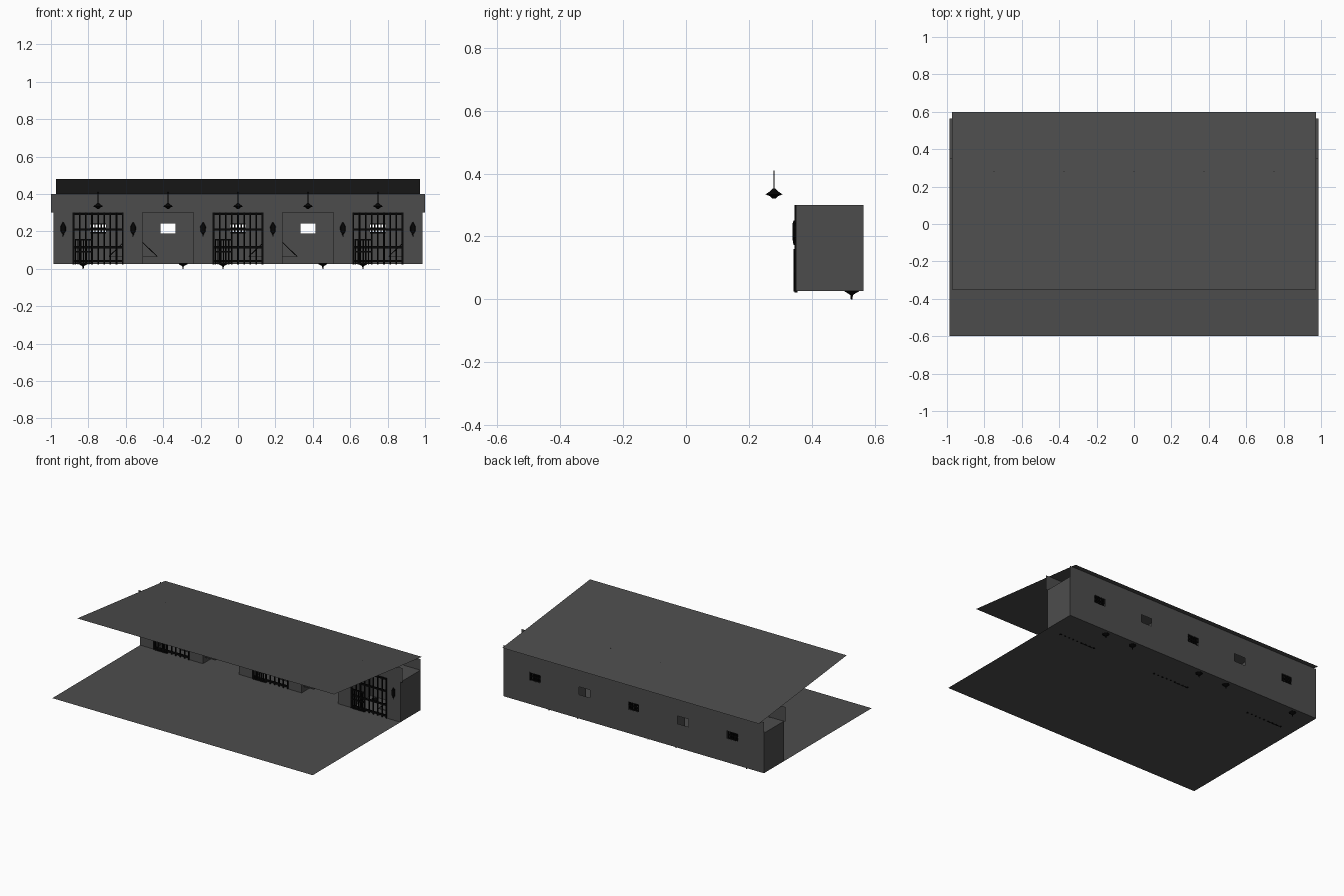
import bpy, bmesh, math
from mathutils import Vector, Matrix

if "Cube" in bpy.data.objects:
    bpy.data.objects.remove(bpy.data.objects["Cube"])


def material(name, v):
    m = bpy.data.materials.new(name)
    m.diffuse_color = (v, v, v, 1)
    m.use_nodes = True
    m.node_tree.nodes["Principled BSDF"].inputs["Base Color"].default_value = m.diffuse_color
    return m


GREY = material("concrete grey", 0.073)
BLACK = material("iron black", 0.002)


def finish(name, bm, mat, smooth=False):
    me = bpy.data.meshes.new(name)
    bm.to_mesh(me)
    bm.free()
    me.materials.append(mat)
    ob = bpy.data.objects.new(name, me)
    bpy.context.collection.objects.link(ob)
    return ob


def quad(bm, *pts):
    bm.faces.new([bm.verts.new(p) for p in pts])


def wall(bm, x0, x1, z0, z1, y, back=False):
    """Upright sheet facing the front, or the back."""
    p = [(x0, y, z0), (x1, y, z0), (x1, y, z1), (x0, y, z1)]
    quad(bm, *(p[::-1] if back else p))


def box(bm, x0, x1, y0, y1, z0, z1):
    m = Matrix.Translation(((x0 + x1) / 2, (y0 + y1) / 2, (z0 + z1) / 2))
    bmesh.ops.create_cube(bm, size=1, matrix=m @ Matrix.Diagonal((x1 - x0, y1 - y0, z1 - z0, 1)))


def rod(bm, a, b, r, n=6):
    a, b = Vector(a), Vector(b)
    d = b - a
    m = Matrix.Translation((a + b) / 2) @ d.to_track_quat('Z', 'Y').to_matrix().to_4x4()
    bmesh.ops.create_cone(bm, cap_ends=True, segments=n, radius1=r, radius2=r, depth=d.length, matrix=m)


def lathe(bm, x, y, profile, n=10):
    """Stack of cone sections from (radius, z) points."""
    rings = [[bm.verts.new((x + r * math.cos(2 * math.pi * i / n),
                            y + r * math.sin(2 * math.pi * i / n), z)) for i in range(n)]
             for r, z in profile]
    for a, b in zip(rings, rings[1:]):
        for i in range(n):
            j = (i + 1) % n
            bm.faces.new((a[i], a[j], b[j], b[i]))
    bm.faces.new(rings[0][::-1])
    bm.faces.new(rings[-1])


Z0, Z1 = 0.026, 0.30            # floor and cell ceiling
YF, YB = 0.35, 0.565            # cell front and back
W = 0.986                       # half width of the block
HALF = 0.137                    # half width of a cell opening
CELLS = [-0.748, -0.374, 0.0, 0.374, 0.748]

# Floor sheet
bm = bmesh.new()
quad(bm, (-W, -0.6, Z0), (W, -0.6, Z0), (W, YB, Z0), (-W, YB, Z0))
finish("floor", bm, GREY)

# Sloping roof sheet, high at the front
bm = bmesh.new()
quad(bm, (-0.972, -0.35, 0.48), (0.972, -0.35, 0.48), (0.972, 0.6, 0.374), (-0.972, 0.6, 0.374))
finish("roof", bm, GREY)

# Front and back bands above the cells
bm = bmesh.new()
wall(bm, -1, 1, Z1, 0.40, YF)
finish("front_band", bm, GREY)
bm = bmesh.new()
wall(bm, -W, W, Z1, 0.376, YB, True)
finish("back_band", bm, GREY)

# Cell ceiling
bm = bmesh.new()
quad(bm, (-W, YF, Z1), (W, YF, Z1), (W, YB, Z1), (-W, YB, Z1))
finish("cell_ceiling", bm, GREY)

# Front piers between the openings, with the cell side walls
bm = bmesh.new()
edges = [-W] + [c + s * HALF for c in CELLS for s in (-1, 1)] + [W]
for a, b in zip(edges[::2], edges[1::2]):
    wall(bm, a, b, Z0, Z1, YF)
for i, x in enumerate(edges):
    p = [(x, YF, Z0), (x, YB, Z0), (x, YB, Z1), (x, YF, Z1)]
    quad(bm, *(p if i % 2 else p[::-1]))
finish("piers_and_partitions", bm, GREY)

# Back wall with a window hole in each cell
bm = bmesh.new()
WX, WZ0, WZ1 = 0.041, 0.19, 0.243
bounds = [-W] + [(a + b) / 2 for a, b in zip(CELLS, CELLS[1:])] + [W]
for c, a, b in zip(CELLS, bounds, bounds[1:]):
    wall(bm, a, c - WX, Z0, Z1, YB, True)
    wall(bm, c + WX, b, Z0, Z1, YB, True)
    wall(bm, c - WX, c + WX, Z0, WZ0, YB, True)
    wall(bm, c - WX, c + WX, WZ1, Z1, YB, True)
finish("back_wall", bm, GREY)

for k, c in enumerate(CELLS):
    barred = k % 2 == 0
    s = -1 if barred else 1
    n = str(k + 1)

    if barred:
        # Barred cell front
        bm = bmesh.new()
        for i in range(9):
            x = c - 0.131 + 0.262 * i / 8
            rod(bm, (x, YF, 0.022), (x, YF, Z1), 0.005)
        for z in (0.042, 0.115, 0.21, 0.293):
            box(bm, c - HALF, c + HALF, YF - 0.004, YF + 0.004, z - 0.006, z + 0.006)
        for e in (-1, 1):
            box(bm, c + e * 0.133 - 0.004, c + e * 0.133 + 0.004, YF - 0.005, YF + 0.005, 0.022, Z1)
        finish("cell_bars_" + n, bm, BLACK)

        # Finer small gate in the lower left corner
        bm = bmesh.new()
        for i in range(7):
            x = c - 0.121 + 0.086 * i / 6
            rod(bm, (x, YF - 0.004, 0.024), (x, YF - 0.004, 0.158), 0.0035)
        for z in (0.03, 0.09, 0.156):
            box(bm, c - 0.124, c - 0.032, YF - 0.008, YF, z - 0.004, z + 0.004)
        finish("small_gate_" + n, bm, BLACK)

        # Window bars
        bm = bmesh.new()
        for i in range(5):
            x = c - 0.034 + 0.017 * i
            box(bm, x - 0.0035, x + 0.0035, YB - 0.012, YB - 0.001, WZ0, WZ1)
        for z in (WZ0 + 0.003, (WZ0 + WZ1) / 2, WZ1 - 0.003):
            box(bm, c - WX, c + WX, YB - 0.01, YB - 0.002, z - 0.003, z + 0.003)
        finish("window_bars_" + n, bm, BLACK)

    # Wall bunk with slanted stays
    xw, xe = c - s * 0.135, c - s * 0.058
    bm = bmesh.new()
    box(bm, min(xw, xe), max(xw, xe), 0.37, 0.55, 0.062, 0.067)
    finish("bunk_" + n, bm, GREY)
    bm = bmesh.new()
    for y in (0.38, 0.54):
        rod(bm, (xw, y, 0.14), (xe, y, 0.066), 0.0022)
    finish("bunk_stays_" + n, bm, BLACK)

    # Floor drain funnel
    bm = bmesh.new()
    lathe(bm, c + s * 0.08, 0.527, [(0.003, 0.0), (0.004, 0.013), (0.011, 0.018), (0.024, 0.025), (0.022, 0.032)])
    finish("floor_drain_" + n, bm, BLACK)

    # Hanging lamp
    bm = bmesh.new()
    lathe(bm, c, 0.28, [(0.006, 0.32), (0.011, 0.327), (0.027, 0.334), (0.012, 0.344), (0.005, 0.352)], 12)
    rod(bm, (c, 0.28, 0.35), (c, 0.28, 0.41), 0.0022)
    finish("hanging_lamp_" + n, bm, BLACK)

# Wall lamps on the piers
for i in range(6):
    x = -0.935 + 0.374 * i
    bm = bmesh.new()
    box(bm, x - 0.008, x + 0.008, YF - 0.004, YF, 0.19, 0.24)
    lathe(bm, x, YF - 0.006, [(0.002, 0.172), (0.005, 0.19), (0.014, 0.2), (0.015, 0.225), (0.007, 0.24), (0.002, 0.25)], 8)
    # flatten the lamp against the wall
    for v in bm.verts:
        v.co.y = max(min(v.co.y, YF), YF - 0.011)
    finish("wall_lamp_%d" % (i + 1), bm, BLACK)
